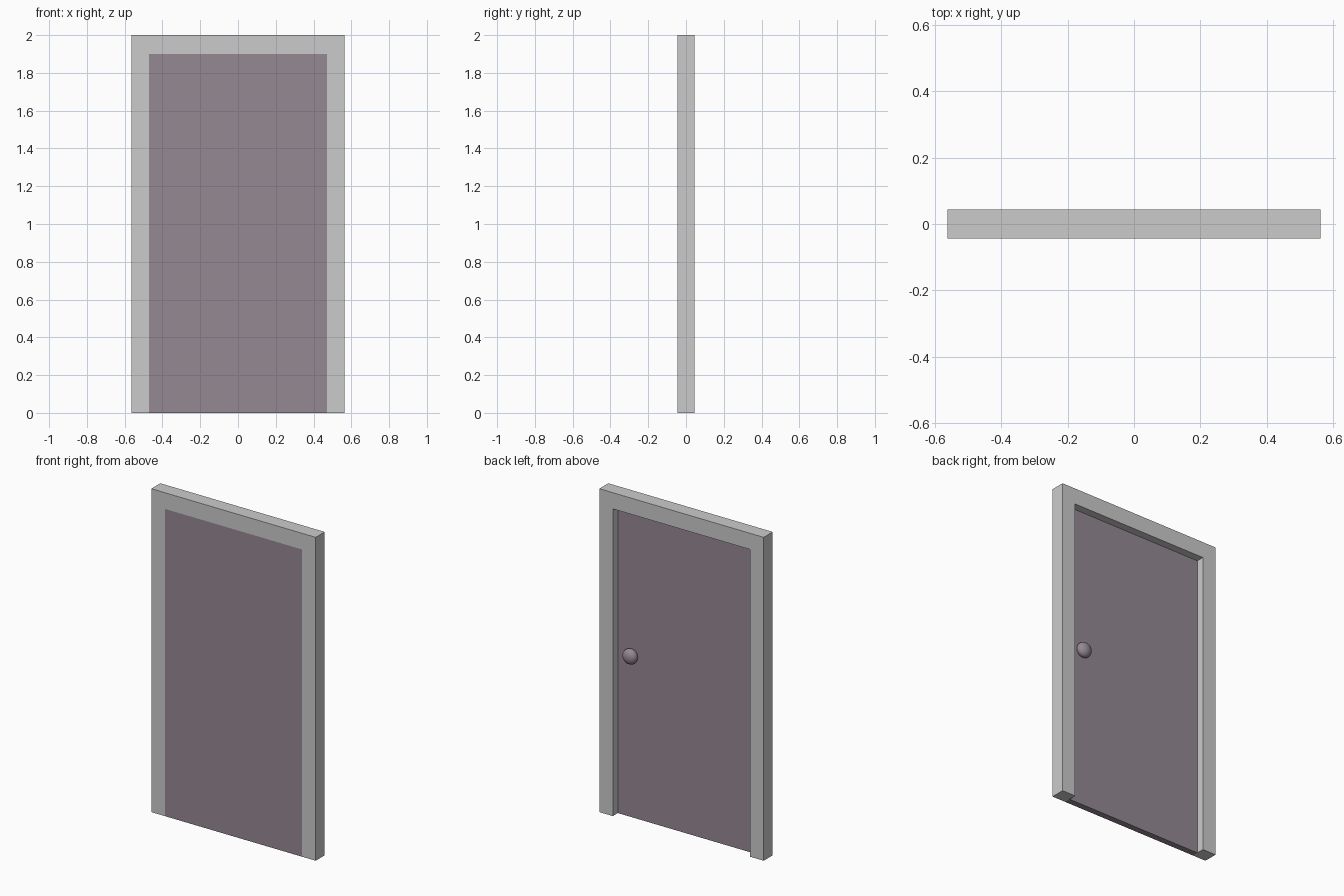
import bpy, bmesh

if "Cube" in bpy.data.objects:
    bpy.data.objects.remove(bpy.data.objects["Cube"])

HALF_W, HEIGHT, HALF_D = 0.5625, 2.0, 0.044   # outer frame
OPEN_W, OPEN_H = 0.47, 1.90                   # half width and height of the opening
DOOR_BACK = -0.005                            # door is flush in front, recessed behind

door_mat = bpy.data.materials.new("dark_door")
door_mat.diffuse_color = (0.30, 0.25, 0.29, 1)
door_mat.use_nodes = True
door_mat.node_tree.nodes["Principled BSDF"].inputs["Base Color"].default_value = door_mat.diffuse_color


def extrude_outline(name, outline, y0, y1, mat=None):
    """Solid from an outline in x-z, extruded from y0 to y1."""
    bm = bmesh.new()
    face = bm.faces.new([bm.verts.new((x, y0, z)) for x, z in outline])
    out = bmesh.ops.extrude_face_region(bm, geom=[face], use_keep_orig=True)
    moved = [v for v in out["geom"] if isinstance(v, bmesh.types.BMVert)]
    bmesh.ops.translate(bm, verts=moved, vec=(0, y1 - y0, 0))
    bmesh.ops.recalc_face_normals(bm, faces=bm.faces)
    mesh = bpy.data.meshes.new(name)
    bm.to_mesh(mesh)
    bm.free()
    if mat:
        mesh.materials.append(mat)
    obj = bpy.data.objects.new(name, mesh)
    bpy.context.collection.objects.link(obj)
    return obj


# Frame: two posts and a lintel in one piece, open at the floor
half = [(OPEN_W, OPEN_H), (OPEN_W, 0), (HALF_W, 0), (HALF_W, HEIGHT)]
frame_outline = half + [(-x, z) for x, z in reversed(half)]
extrude_outline("door_frame", frame_outline, -HALF_D, HALF_D)

# Door panel
panel = [(-OPEN_W, 0), (OPEN_W, 0), (OPEN_W, OPEN_H), (-OPEN_W, OPEN_H)]
extrude_outline("door_panel", panel, -HALF_D, DOOR_BACK, door_mat)

# Flattened round knob on the back, partly sunk into the panel
bpy.ops.mesh.primitive_uv_sphere_add(segments=32, ring_count=16, radius=1,
                                     location=(0.375, 0.01, 1.0))
knob = bpy.context.object
knob.name = "door_knob"
knob.scale = (0.047, 0.034, 0.047)
bpy.ops.object.transform_apply(location=False, rotation=False, scale=True)
bpy.ops.object.shade_smooth()
knob.data.materials.append(door_mat)
